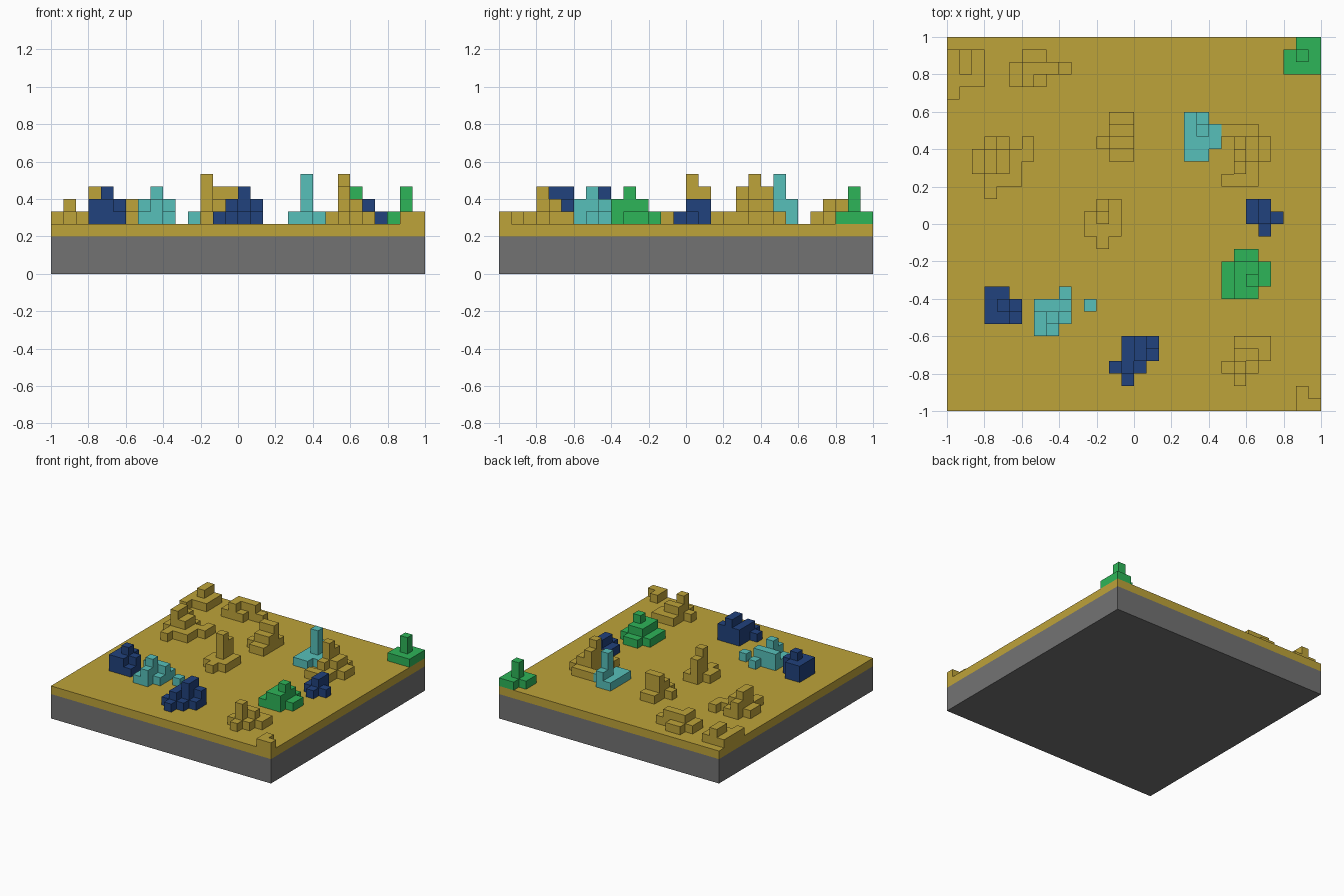
import bpy, bmesh

CELL = 2 / 30        # the slab is a grid of 30 x 30 square cells
GROUND = 4 * CELL    # height of the slab's top

old = bpy.data.objects.get("Cube")
if old:
    bpy.data.objects.remove(old, do_unlink=True)


def material(name, r, g, b):
    m = bpy.data.materials.new(name)
    m.use_nodes = True
    m.diffuse_color = (r, g, b, 1)
    m.node_tree.nodes["Principled BSDF"].inputs["Base Color"].default_value = (r, g, b, 1)
    return m


sand = material("sand", .515, .367, .042)
stone = material("stone_grey", .171, .171, .171)
navy = material("navy", .015, .054, .205)
teal = material("teal", .095, .527, .491)
green = material("green", .027, .462, .098)


def finish(name, bm, mat):
    mesh = bpy.data.meshes.new(name)
    bm.to_mesh(mesh)
    bm.free()
    mesh.materials.append(mat)
    obj = bpy.data.objects.new(name, mesh)
    bpy.context.collection.objects.link(obj)
    return obj


def slab(name, low, high, mat):
    bm = bmesh.new()
    bmesh.ops.create_cube(bm, size=1)
    for v in bm.verts:
        v.co = (v.co.x * 2, v.co.y * 2, high if v.co.z > 0 else low)
    finish(name, bm, mat)


def cluster(name, mat, col, row, rows):
    """Stacked blocks: each digit is the height of one cell, back row first."""
    height = {(col + i, row + j): int(c)
              for j, line in enumerate(rows.split("/"))
              for i, c in enumerate(line) if c.isdigit()}
    bm = bmesh.new()

    def quad(*corners):
        bm.faces.new([bm.verts.new((x * CELL - 1, 1 - y * CELL, GROUND + z * CELL))
                      for x, y, z in corners])

    for (x, y), h in height.items():
        quad((x, y + 1, h), (x + 1, y + 1, h), (x + 1, y, h), (x, y, h))
        # walls only where the neighbouring cell is lower
        sides = (((0, 1), (0, 1), (1, 1)), ((1, 0), (1, 1), (1, 0)),
                 ((0, -1), (1, 0), (0, 0)), ((-1, 0), (0, 0), (0, 1)))
        for (dx, dy), (ax, ay), (bx, by) in sides:
            for z in range(height.get((x + dx, y + dy), 0), h):
                quad((x + ax, y + ay, z), (x + bx, y + by, z),
                     (x + bx, y + by, z + 1), (x + ax, y + ay, z + 1))
    bmesh.ops.remove_doubles(bm, verts=bm.verts, dist=CELL / 100)
    bmesh.ops.dissolve_limit(bm, angle_limit=.01, verts=bm.verts, edges=bm.edges)
    finish(name, bm, mat)


# Base
slab("stone_base", 0, 3 * CELL, stone)
slab("sand_layer", 3 * CELL, GROUND, sand)

# Sand-coloured rocks
cluster("rock_back_corner", sand, 0, 1, "121/121/111/1")
cluster("rock_back", sand, 5, 1, ".11/12221/121")
cluster("rock_side", sand, 2, 8, ".21.1/13211/1321/.111/.1")
cluster("rock_middle_back", sand, 12, 6, ".11/.33/122/.11")
cluster("rock_middle", sand, 11, 13, ".31/141/111/.1")
cluster("rock_tower", sand, 22, 7, "111/.321/.421/.21/111")
cluster("rock_front", sand, 22, 24, ".111/.221/131/.1")
cluster("rock_front_corner", sand, 28, 28, "1/11")

# Coloured corals
cluster("navy_coral_side", navy, 3, 20, "22/232/221")
cluster("navy_coral_front", navy, 13, 24, ".232/.231/121/.1")
cluster("navy_coral_small", navy, 24, 13, "12/121/.1")
cluster("teal_coral_front", teal, 7, 20, "..1/222.1/131/12")
cluster("teal_coral_tower", teal, 19, 6, "12/141/111/11")
cluster("green_coral_side", green, 22, 17, ".11/1221/1231/122")
cluster("green_coral_corner", green, 27, 0, ".11/131/111")
